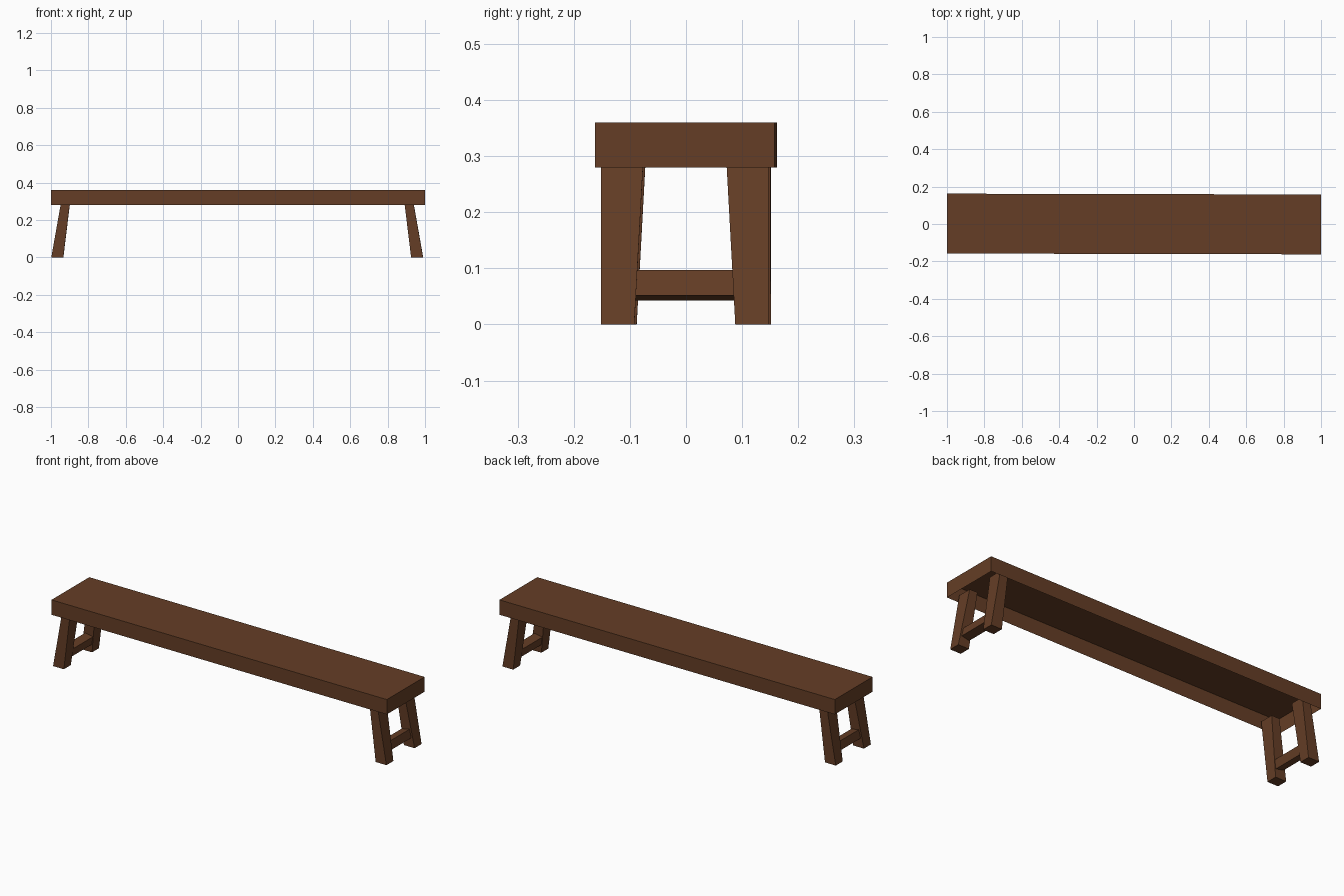
import bpy, bmesh, math
from mathutils import Matrix

if "Cube" in bpy.data.objects:
    bpy.data.objects.remove(bpy.data.objects["Cube"])

wood = bpy.data.materials.new("dark brown wood")
wood.diffuse_color = (0.130, 0.048, 0.019, 1)
wood.use_nodes = True
wood.node_tree.nodes["Principled BSDF"].inputs["Base Color"].default_value = wood.diffuse_color

SKEW = Matrix.Rotation(-0.0022, 4, 'Z')   # the bench sits very slightly turned


def loft(name, low, high, open_bottom=False):
    """Four-sided block between two rectangles (x0, x1, y0, y1, z at x0, z at x1)."""
    bm = bmesh.new()
    rings = []
    for x0, x1, y0, y1, za, zb in (low, high):
        rings.append([bm.verts.new(p) for p in
                      ((x0, y0, za), (x1, y0, zb), (x1, y1, zb), (x0, y1, za))])
    a, b = rings
    for i in range(4):
        j = (i + 1) % 4
        bm.faces.new((a[i], a[j], b[j], b[i]))
    bm.faces.new(b)
    if not open_bottom:
        bm.faces.new(a[::-1])
    bmesh.ops.recalc_face_normals(bm, faces=bm.faces)
    if open_bottom:
        # make sure the open shell faces outward
        top = max(bm.faces, key=lambda f: f.calc_center_median().z)
        if top.normal.z < 0:
            bmesh.ops.reverse_faces(bm, faces=bm.faces)
    bm.transform(SKEW)
    me = bpy.data.meshes.new(name)
    bm.to_mesh(me)
    bm.free()
    me.materials.append(wood)
    ob = bpy.data.objects.new(name, me)
    bpy.context.collection.objects.link(ob)
    return ob


# seat: hollow shell, open underneath
loft("seat", (-1, 1, -0.16, 0.16, 0.28, 0.28), (-1, 1, -0.16, 0.16, 0.36, 0.36), True)

for sx, end in ((1, "right"), (-1, "left")):
    off = -0.004

    def xs(inner, outer):
        return sx * inner + off, sx * outer + off

    # splayed legs, wider in depth towards the top
    for sy, side in ((-1, "front"), (1, "back")):
        loft(f"{end}_{side}_leg",
             (*xs(0.93, 0.994), sy * 0.09, sy * 0.149, 0, 0),
             (*xs(0.892, 0.939), sy * 0.073, sy * 0.149, 0.31, 0.31))

    # stretcher bar, tilted with the legs
    loft(f"{end}_stretcher",
         (*xs(0.930, 0.976), -0.095, 0.095, 0.043, 0.052),
         (*xs(0.921, 0.967), -0.095, 0.095, 0.088, 0.097))
